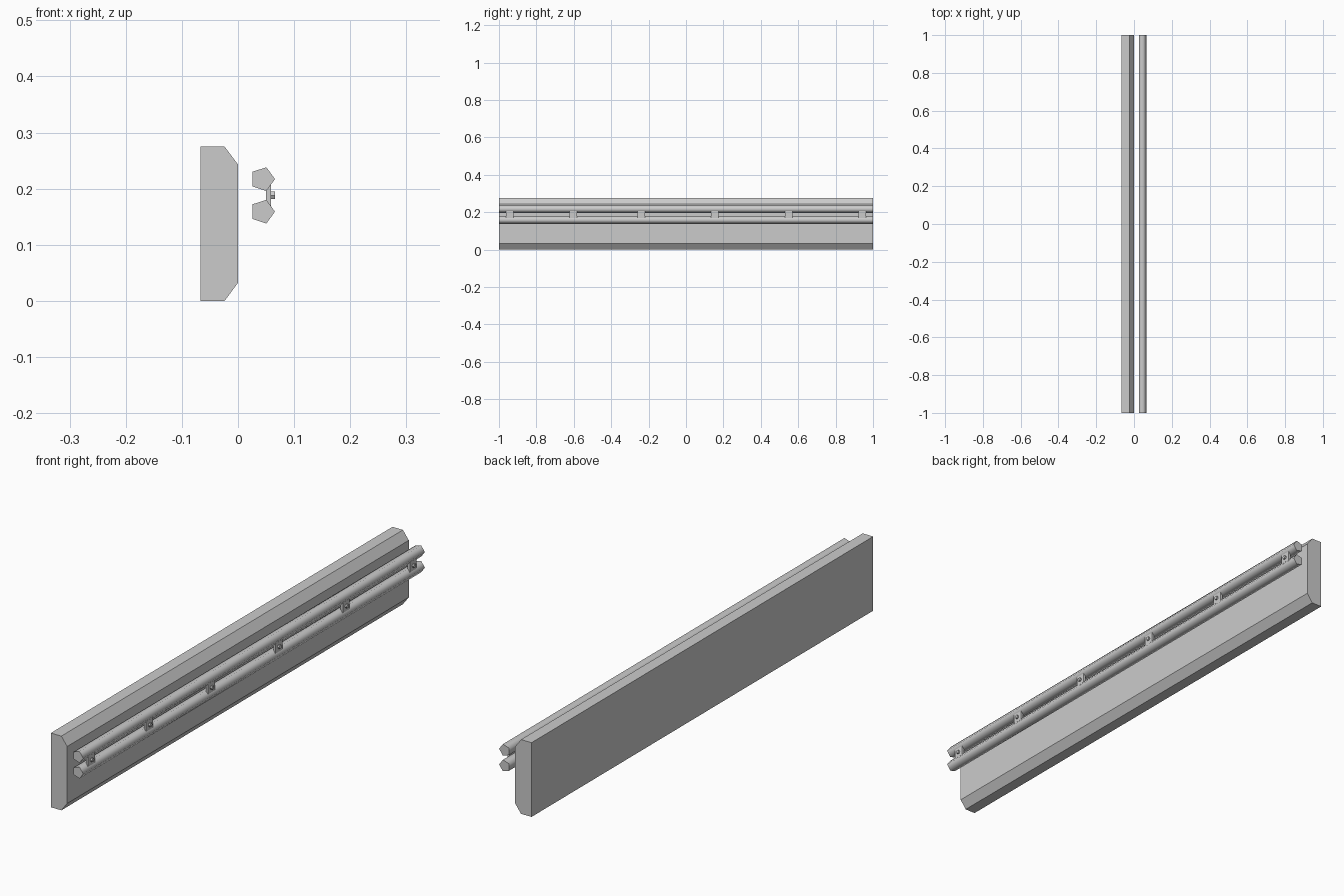
import bpy, bmesh, math

if "Cube" in bpy.data.objects:
    bpy.data.objects.remove(bpy.data.objects["Cube"])


def extrude_profile(name, points, y0, y1, smooth=False):
    """Extrude an (x, z) outline along y, with flat end caps."""
    bm = bmesh.new()
    cap = bm.faces.new([bm.verts.new((x, y0, z)) for x, z in points])
    ends = bmesh.ops.extrude_face_region(bm, geom=[cap], use_keep_orig=True)
    verts = [g for g in ends["geom"] if isinstance(g, bmesh.types.BMVert)]
    bmesh.ops.translate(bm, verts=verts, vec=(0, y1 - y0, 0))
    bmesh.ops.recalc_face_normals(bm, faces=bm.faces)
    for f in bm.faces:
        is_cap = abs(f.normal.y) > 0.9
        f.smooth = smooth and not is_cap
        if is_cap:
            for e in f.edges:
                e.smooth = False
    mesh = bpy.data.meshes.new(name)
    bm.to_mesh(mesh)
    bm.free()
    obj = bpy.data.objects.new(name, mesh)
    bpy.context.collection.objects.link(obj)
    return obj


# Wall board with chamfered front edges
extrude_profile("wall_board", [
    (-0.067, 0), (-0.024, 0), (0, 0.032),
    (0, 0.243), (-0.024, 0.275), (-0.067, 0.275)], -1, 1)

# Two five-sided rails
R = 0.0222
for name, z in (("upper_rail", 0.217), ("lower_rail", 0.159)):
    ring = [(0.0437 + R * math.cos(k * math.tau / 5),
             z + R * math.sin(k * math.tau / 5)) for k in range(5)]
    extrude_profile(name, ring, -1, 1, smooth=True)

# Joining plates with a bolt head each
for i, y in enumerate((-0.942, -0.602, -0.24, 0.155, 0.549, 0.942), 1):
    extrude_profile(f"bracket_plate_{i}", [
        (0.05, 0.169), (0.059, 0.169), (0.059, 0.207), (0.05, 0.207)],
        y - 0.02, y + 0.02)
    bpy.ops.mesh.primitive_cylinder_add(
        vertices=6, radius=0.0075, depth=0.009,
        location=(0.061, y, 0.188), rotation=(0, math.pi / 2, 0))
    bpy.context.object.name = f"bracket_bolt_{i}"
